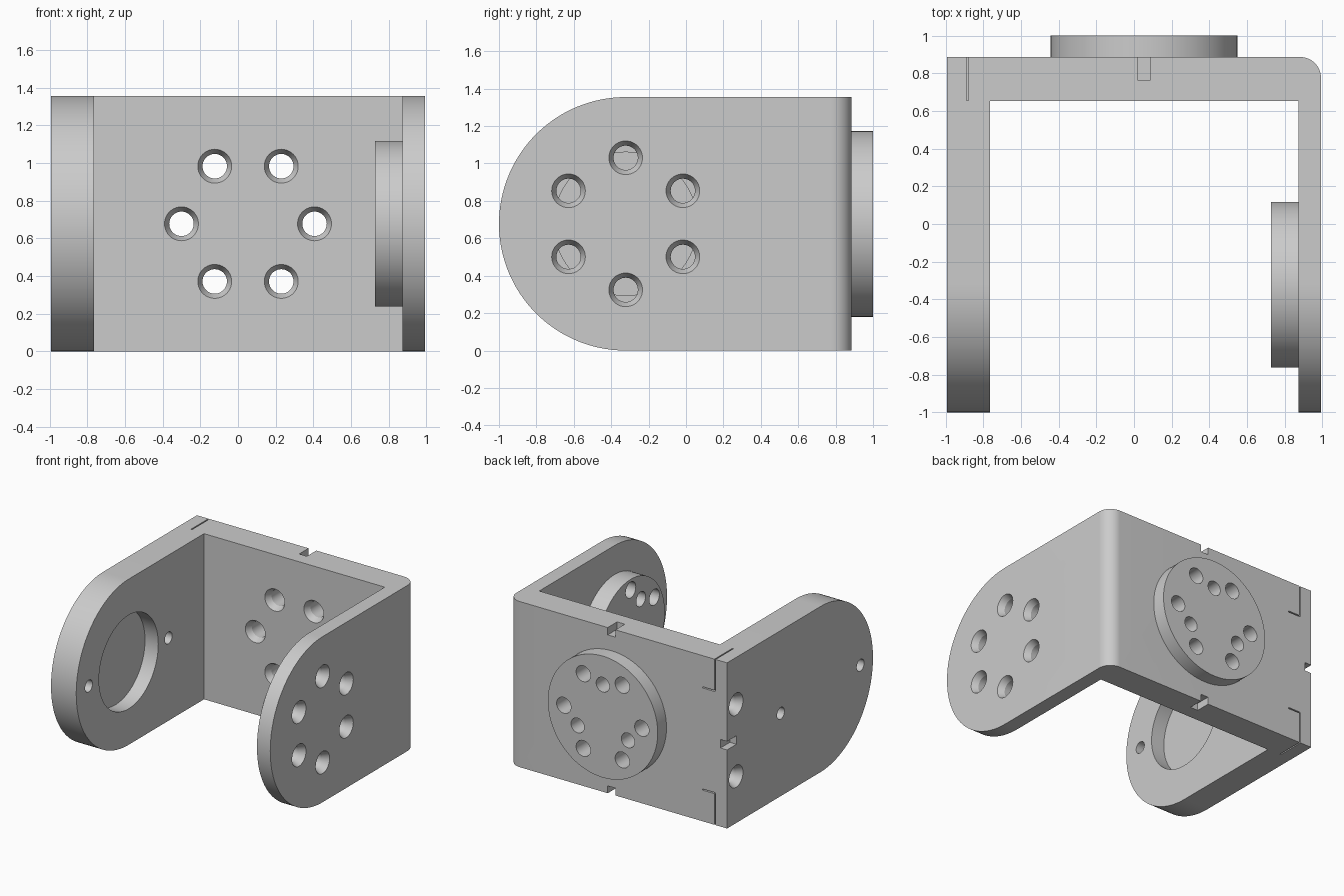
import bpy, bmesh
from math import sin, cos, pi, radians
from mathutils import Vector

if "Cube" in bpy.data.objects:
    bpy.data.objects.remove(bpy.data.objects["Cube"], do_unlink=True)

# Overall sizes
HALF_X, HEIGHT, MID_Z = 0.992, 1.355, 0.6775
BACK_Y, BACK_IN, LEFT_IN, RIGHT_IN = 0.886, 0.652, -0.764, 0.872
ARM_Y, DISC_X = -0.3225, 0.053
X, Y = Vector((1, 0, 0)), Vector((0, 1, 0))

grey = bpy.data.materials.new("light_grey")
grey.use_nodes = True
grey.diffuse_color = (0.6, 0.6, 0.6, 1)
grey.node_tree.nodes["Principled BSDF"].inputs["Base Color"].default_value = (0.6, 0.6, 0.6, 1)


def add_object(name, bm):
    bmesh.ops.recalc_face_normals(bm, faces=bm.faces)
    mesh = bpy.data.meshes.new(name)
    bm.to_mesh(mesh)
    bm.free()
    mesh.materials.append(grey)
    obj = bpy.data.objects.new(name, mesh)
    bpy.context.scene.collection.objects.link(obj)
    return obj


def extrude(name, points, vector):
    """Prism from a closed outline."""
    bm = bmesh.new()
    face = bm.faces.new([bm.verts.new(p) for p in points])
    new = bmesh.ops.extrude_face_region(bm, geom=[face])["geom"]
    bmesh.ops.translate(bm, vec=vector,
                        verts=[v for v in new if isinstance(v, bmesh.types.BMVert)])
    return add_object(name, bm)


def box(name, low, high):
    (a, b, c), (d, e, f) = low, high
    return extrude(name, [(a, b, c), (d, b, c), (d, e, c), (a, e, c)], (0, 0, f - c))


def turned(name, origin, axis, profile, sides=40):
    """Solid of revolution from (radius, distance along axis) pairs."""
    bm = bmesh.new()
    side, up = axis.cross(Vector((0, 0, 1))), Vector((0, 0, 1))
    rings = []
    for r, d in profile:
        rings.append([bm.verts.new(Vector(origin) + axis * d
                                   + side * r * cos(2 * pi * i / sides)
                                   + up * r * sin(2 * pi * i / sides)) for i in range(sides)])
    for low, high in zip(rings, rings[1:]):
        for i in range(sides):
            j = (i + 1) % sides
            bm.faces.new((low[i], low[j], high[j], high[i]))
    bm.faces.new(rings[0])
    bm.faces.new(rings[-1])
    return add_object(name, bm)


def combine(obj, tools, operation):
    for tool in tools:
        mod = obj.modifiers.new(tool.name, "BOOLEAN")
        mod.operation, mod.solver, mod.object = operation, "EXACT", tool
    deps = bpy.context.evaluated_depsgraph_get()
    mesh = bpy.data.meshes.new_from_object(obj.evaluated_get(deps))
    obj.modifiers.clear()
    obj.data = mesh


def countersunk(origin, axis, length):
    return turned("cutter", origin, axis, [(0.115, -0.05), (0.065, 0.05), (0.065, length)])


# Bracket body: U-shaped plan with one rounded corner, trimmed to rounded arms
R = 0.11
corner = [(HALF_X - R + R * cos(a), BACK_Y - R + R * sin(a), -0.2)
          for a in (i * pi / 32 for i in range(17))]
plan = [(HALF_X, -1.2, -0.2)] + corner + [
    (-HALF_X, BACK_Y, -0.2), (-HALF_X, -1.2, -0.2), (LEFT_IN, -1.2, -0.2),
    (LEFT_IN, BACK_IN, -0.2), (RIGHT_IN, BACK_IN, -0.2), (RIGHT_IN, -1.2, -0.2)]
body = extrude("bracket_body", plan, (0, 0, 1.8))
arc = [(-1.2, ARM_Y - MID_Z * sin(a), MID_Z + MID_Z * cos(a))
       for a in (i * pi / 64 for i in range(65))]
trim = extrude("trim", arc + [(-1.2, 1.2, 0), (-1.2, 1.2, HEIGHT)], (2.4, 0, 0))
combine(body, [trim], "INTERSECT")

# Mounting discs
back_disc = turned("back_disc", (DISC_X, BACK_Y, MID_Z), Y, [(0.497, 0), (0.497, 1 - BACK_Y)], 96)
arm_disc = turned("arm_disc", (RIGHT_IN, ARM_Y, MID_Z), -X, [(0.44, 0), (0.44, 0.146)], 96)

# Bolt circles: six countersunk through holes and three blind holes on each disc
back_cuts, arm_cuts, body_cuts = [], [], []
for i in range(6):
    a = radians(60 * i)
    back_cuts.append(countersunk((DISC_X + 0.353 * cos(a), BACK_IN, MID_Z + 0.353 * sin(a)), Y, 0.5))
    a += radians(30)
    arm_cuts.append(countersunk((HALF_X, ARM_Y + 0.353 * cos(a), MID_Z + 0.353 * sin(a)), -X, 0.35))
for i in range(3):
    a = radians(90 + 120 * i)
    back_cuts.append(turned("cutter", (DISC_X + 0.263 * cos(a), 1.05, MID_Z + 0.263 * sin(a)), -Y,
                            [(0.06, 0), (0.06, 0.2)]))
    a += radians(30)
    arm_cuts.append(turned("cutter", (0.68, ARM_Y + 0.263 * cos(a), MID_Z + 0.263 * sin(a)), X,
                           [(0.06, 0), (0.06, 0.2)]))

# Bearing recess and pin holes in the thick arm
body_cuts.append(turned("cutter", (LEFT_IN + 0.1, ARM_Y, MID_Z), -X, [(0.383, 0), (0.383, 0.22)], 96))
for s in (-1, 1):
    body_cuts.append(turned("cutter", (-1.1, ARM_Y + s * 0.515, MID_Z), X, [(0.048, 0), (0.048, 0.5)]))
    # Edge screws
    body_cuts.append(countersunk((-HALF_X, 0.77, MID_Z + s * 0.295), X, 0.45))
    # Joint slits
    z_in, z_out = MID_Z + s * 0.418, MID_Z + s * 0.75
    body_cuts.append(box("cutter", (-0.888, 0.655, min(z_in, z_out)), (-0.878, 0.95, max(z_in, z_out))))
    body_cuts.append(box("cutter", (-0.883, 0.655, z_in - 0.005), (-0.768, 0.95, z_in + 0.005)))
    # Top and bottom alignment notches
    z_mid = MID_Z + s * MID_Z
    body_cuts.append(box("cutter", (DISC_X - 0.035, 0.764, z_mid - 0.06), (DISC_X + 0.035, 0.95, z_mid + 0.06)))
# Side alignment notch
body_cuts.append(box("cutter", (-1.1, 0.764, MID_Z - 0.035), (-HALF_X + 0.06, 0.95, MID_Z + 0.035)))

combine(body, body_cuts + back_cuts + arm_cuts, "DIFFERENCE")
combine(back_disc, back_cuts, "DIFFERENCE")
combine(arm_disc, arm_cuts, "DIFFERENCE")
for tool in [trim] + body_cuts + back_cuts + arm_cuts:
    bpy.data.objects.remove(tool, do_unlink=True)

# Smooth the round walls, keep edges sharp
bpy.ops.object.select_all(action="DESELECT")
for obj in (body, back_disc, arm_disc):
    obj.select_set(True)
bpy.context.view_layer.objects.active = body
bpy.ops.object.shade_smooth_by_angle(angle=radians(20))
